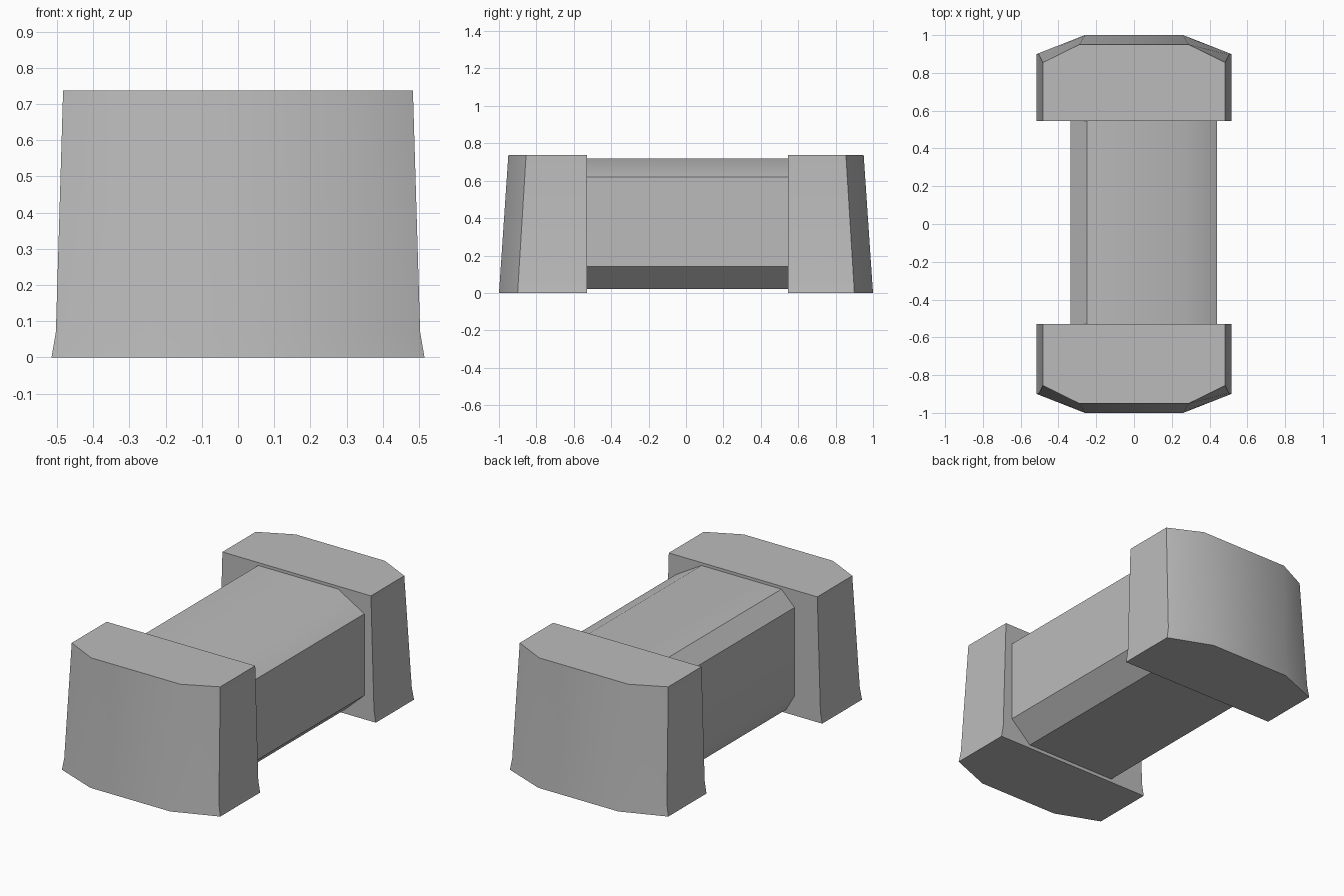
import bpy
import math

cube = bpy.data.objects.get("Cube")
if cube:
    bpy.data.objects.remove(cube, do_unlink=True)

# Single grey material
grey = bpy.data.materials.new("plain grey")
grey.use_nodes = True
grey.diffuse_color = (0.5, 0.5, 0.5, 1)
grey.node_tree.nodes["Principled BSDF"].inputs["Base Color"].default_value = grey.diffuse_color


def loft(name, rings):
    """Skin a stack of equal-length rings and cap both ends."""
    n = len(rings[0])
    verts = [p for ring in rings for p in ring]
    faces = [tuple(reversed(range(n))), tuple(range(len(verts) - n, len(verts)))]
    for r in range(len(rings) - 1):
        for i in range(n):
            j = (i + 1) % n
            a, b = r * n, (r + 1) * n
            faces.append((a + i, a + j, b + j, b + i))
    mesh = bpy.data.meshes.new(name)
    mesh.from_pydata(verts, [], faces)
    mesh.materials.append(grey)
    obj = bpy.data.objects.new(name, mesh)
    bpy.context.collection.objects.link(obj)

    # Consistent outward normals, smooth shading with sharp corners
    bpy.ops.object.select_all(action='DESELECT')
    obj.select_set(True)
    bpy.context.view_layer.objects.active = obj
    bpy.ops.object.mode_set(mode='EDIT')
    bpy.ops.mesh.select_all(action='SELECT')
    bpy.ops.mesh.normals_make_consistent(inside=False)
    bpy.ops.object.mode_set(mode='OBJECT')
    bpy.ops.object.shade_smooth_by_angle(angle=math.radians(35))
    return obj


def block_ring(side, inner, half, corner, flat, outer, z):
    """Outline of an end block: straight inner side, faceted outer side."""
    right = [(half, inner), (half, corner), (flat, outer)]
    outline = right + [(-x, y) for x, y in reversed(right)]
    return [(x, side * y, z) for x, y in outline]


# End blocks, tapering upward with a slight flare at the foot
for name, side, inner in (("front_block", -1, 0.53), ("back_block", 1, 0.545)):
    loft(name, [
        block_ring(side, inner, 0.515, 0.90, 0.26, 1.0, 0),
        block_ring(side, inner, 0.503, 0.896, 0.263, 0.995, 0.07),
        block_ring(side, inner, 0.483, 0.855, 0.29, 0.95, 0.737),
    ])

# Connecting beam with an uneven chamfered section
section = [(0.31, 0.02), (0.44, 0.14), (0.44, 0.62), (0.27, 0.72),
           (-0.25, 0.72), (-0.335, 0.635), (-0.335, 0.115), (-0.28, 0.02)]
loft("beam", [[(x, y, z) for x, z in section] for y in (-0.54, 0.555)])
